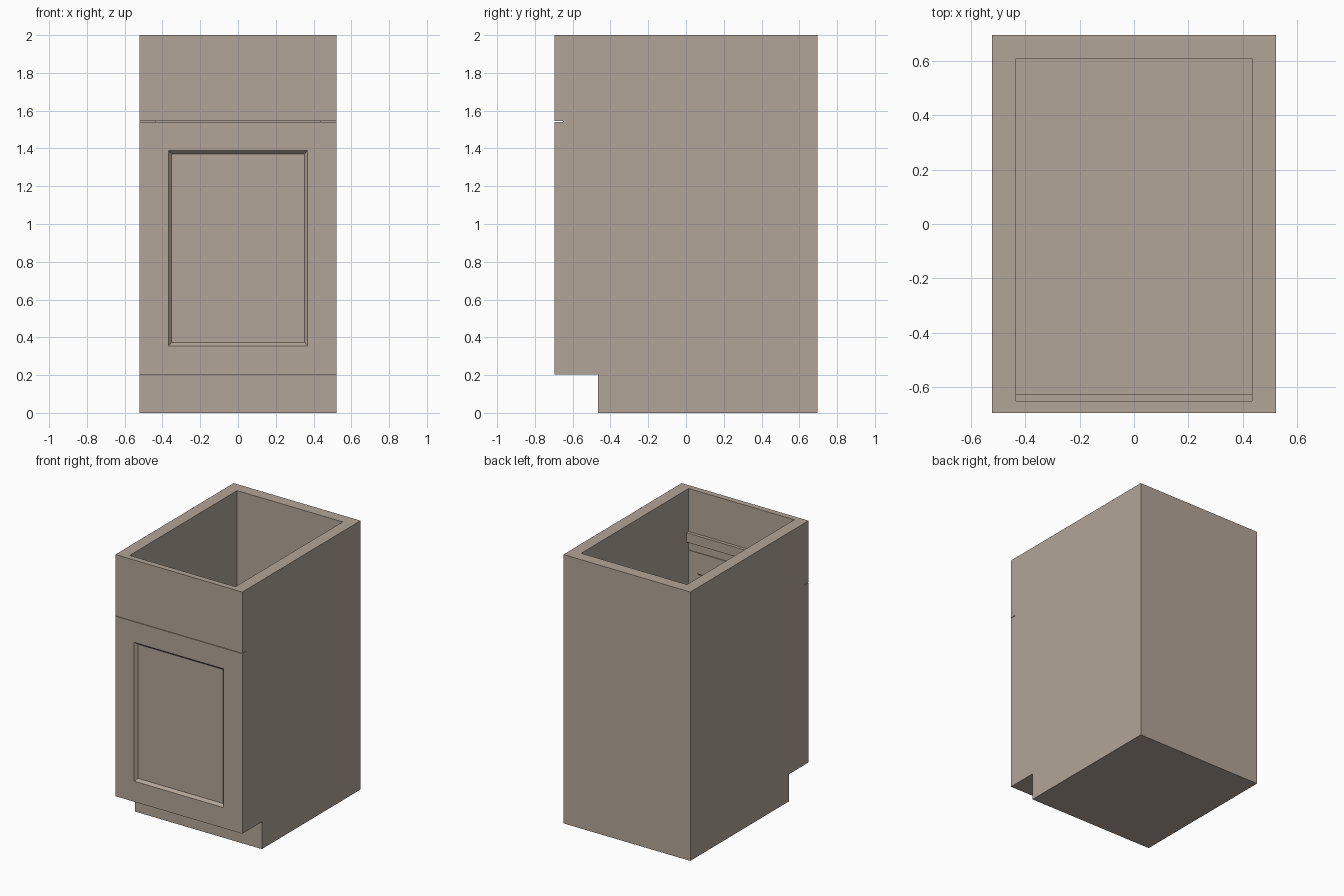
import bpy, bmesh

if "Cube" in bpy.data.objects:
    bpy.data.objects.remove(bpy.data.objects["Cube"])

W, Y0, Y1, YF = 0.522, -0.695, 0.695, -0.652   # half width, front, back, rear of fronts
KICK_Y, KICK_Z = -0.465, 0.202
IN_X, IN_Y, FLOOR = 0.435, 0.61, 0.28

paint = bpy.data.materials.new("taupe")
paint.diffuse_color = (0.45, 0.375, 0.312, 1)
paint.use_nodes = True
paint.node_tree.nodes["Principled BSDF"].inputs["Base Color"].default_value = paint.diffuse_color


def finish(name, bm):
    bmesh.ops.recalc_face_normals(bm, faces=bm.faces)
    mesh = bpy.data.meshes.new(name)
    bm.to_mesh(mesh)
    bm.free()
    mesh.materials.append(paint)
    obj = bpy.data.objects.new(name, mesh)
    bpy.context.collection.objects.link(obj)
    return obj


def prism(profile, x0, x1):
    """Extrude a (y, z) profile from x0 to x1."""
    bm = bmesh.new()
    face = bm.faces.new([bm.verts.new((x0, y, z)) for y, z in profile])
    ext = bmesh.ops.extrude_face_region(bm, geom=[face])
    verts = [v for v in ext["geom"] if isinstance(v, bmesh.types.BMVert)]
    bmesh.ops.translate(bm, verts=verts, vec=(x1 - x0, 0, 0))
    # the extrusion keeps the starting cap, so the prism is closed
    bmesh.ops.recalc_face_normals(bm, faces=bm.faces)
    return bm


def box(x, y0, y1, z0, z1):
    return prism([(y0, z0), (y1, z0), (y1, z1), (y0, z1)], -x, x)


# Carcass with toe kick, hollowed from the top and front
carcass = finish("carcass", prism(
    [(KICK_Y, 0), (Y1, 0), (Y1, 2), (YF, 2), (YF, KICK_Z), (KICK_Y, KICK_Z)], -W, W))
cavity = finish("cavity_cutter", box(IN_X, -1, IN_Y, FLOOR, 2.5))
cavity.hide_render = True
mod = carcass.modifiers.new("hollow", "BOOLEAN")
mod.operation = "DIFFERENCE"
mod.solver = "EXACT"
mod.object = cavity
bpy.context.view_layer.objects.active = carcass
carcass.select_set(True)
bpy.ops.object.modifier_apply(modifier=mod.name)
bpy.data.objects.remove(cavity)

# Drawer front
finish("drawer_front", box(W, Y0, YF, 1.544, 2.0))

# Door with a bevelled recessed panel on both faces
door = box(W, Y0, YF, KICK_Z, 1.541)
door.normal_update()
for side, depth in ((-1, 0.02), (1, 0.012)):
    face = next(f for f in door.faces if f.normal.y * side > 0.9)
    bmesh.ops.inset_region(door, faces=[face], thickness=0.153, use_even_offset=True)
    bmesh.ops.inset_region(door, faces=[face], thickness=0.018, depth=-depth,
                           use_even_offset=True)
finish("door", door)

# Rail behind the drawer front
finish("inner_rail", box(IN_X, YF, -0.627, 1.61, 1.68))
